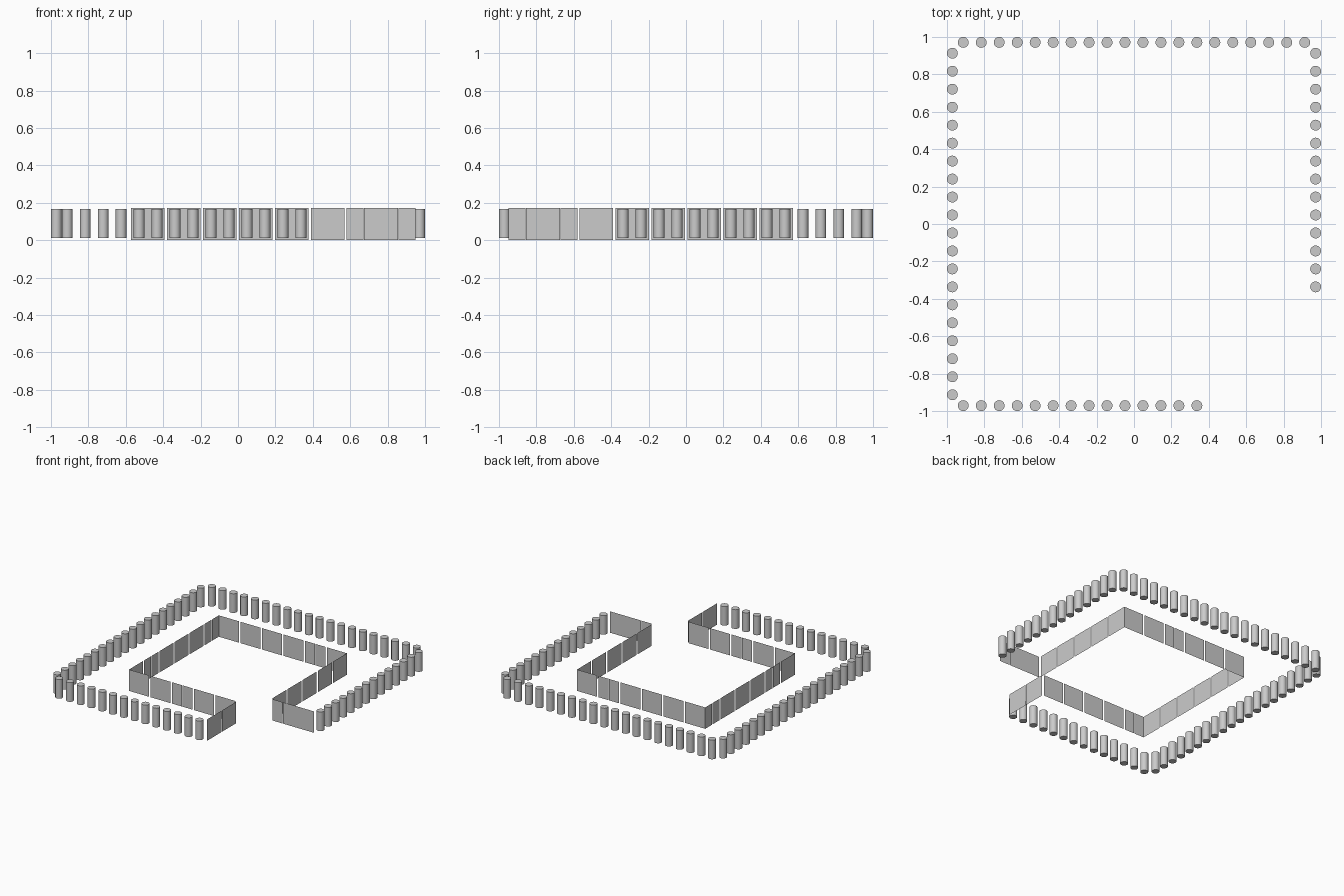
import bpy, bmesh
from mathutils import Vector

if "Cube" in bpy.data.objects:
    bpy.data.objects.remove(bpy.data.objects["Cube"])

COL_R, COL_Z0, COL_Z1 = 0.029, 0.012, 0.166
STEP = 0.0961          # column spacing
WALL_H = 0.172
PAIR, PAIR_W = 0.1925, 0.18   # panel pair spacing and width


def finish(name, bm):
    mesh = bpy.data.meshes.new(name)
    bm.to_mesh(mesh)
    bm.free()
    ob = bpy.data.objects.new(name, mesh)
    bpy.context.collection.objects.link(ob)
    return ob


def column_row(name, start, direction, count):
    """Row of round posts."""
    bm = bmesh.new()
    for i in range(count):
        p = Vector(start) + Vector(direction) * STEP * i
        res = bmesh.ops.create_cone(bm, cap_ends=True, segments=24,
                                    radius1=COL_R, radius2=COL_R,
                                    depth=COL_Z1 - COL_Z0)
        bmesh.ops.translate(bm, verts=res["verts"],
                            vec=(p.x, p.y, (COL_Z0 + COL_Z1) / 2))
    ob = finish(name, bm)
    bpy.context.view_layer.objects.active = ob
    ob.select_set(True)
    bpy.ops.object.shade_smooth_by_angle()
    ob.select_set(False)


def panel_wall(name, start, direction, offsets, width):
    """Wall of thin sheet panels standing on the ground."""
    bm = bmesh.new()
    d = Vector(direction)
    for t in offsets:
        a = Vector(start) + d * t
        b = a + d * width
        bm.faces.new([bm.verts.new(c) for c in (
            (a.x, a.y, 0), (b.x, b.y, 0),
            (b.x, b.y, WALL_H), (a.x, a.y, WALL_H))])
    finish(name, bm)


def pairs(n):
    half = PAIR_W / 2
    return [PAIR * i + s for i in range(n) for s in (0, half)]


# Outer colonnade, open at the front right corner
C, E = 0.971, 0.913
column_row("back_columns", (-E, C), (1, 0), 20)
column_row("left_columns", (-C, E), (0, -1), 20)
column_row("front_columns", (-E, -C), (1, 0), 14)
column_row("right_columns", (C, E), (0, -1), 14)

# Inner court walls
W, S = 0.571, 0.571
panel_wall("back_wall", (-S, W), (1, 0), pairs(6), 0.089)
panel_wall("left_wall", (-W, S), (0, -1), pairs(6), 0.089)
panel_wall("front_wall", (-S, -W), (1, 0), pairs(5), 0.089)
panel_wall("right_wall", (W, S), (0, -1), pairs(5), 0.089)

# Entrance passage walls leading out to the corner
passage = [0.0925 * i for i in range(4)]
panel_wall("passage_wall_left", (0.39, -0.58), (0, -1), passage, 0.091)
panel_wall("passage_wall_right", (0.58, -0.39), (1, 0), passage, 0.091)
